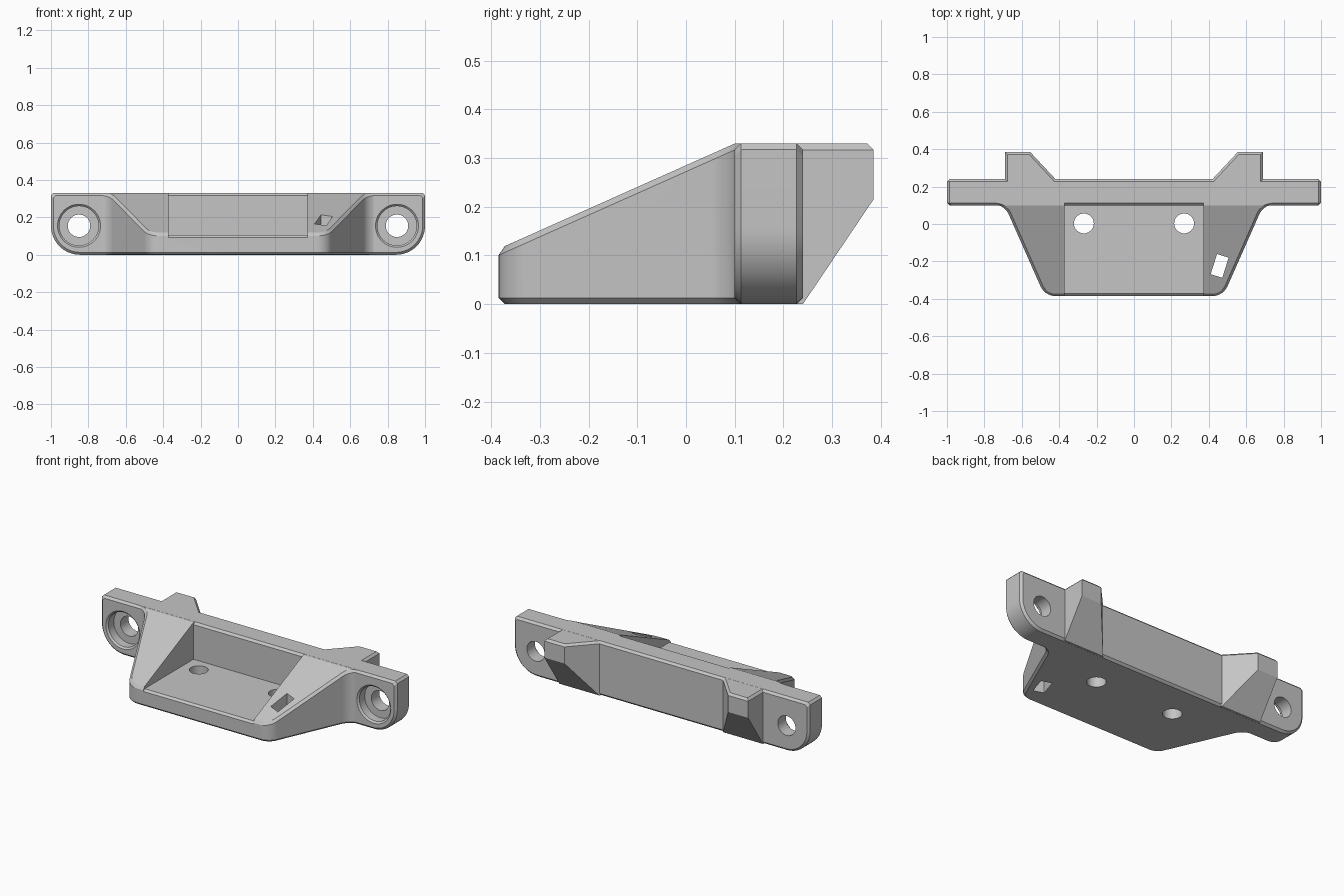
import bpy, bmesh, math
from mathutils import Vector

cube = bpy.data.objects.get("Cube")
if cube:
    bpy.data.objects.remove(cube, do_unlink=True)

COLOUR = (0.56, 0.56, 0.56, 1)
grey = bpy.data.materials.new("plain grey")
grey.use_nodes = True
grey.diffuse_color = COLOUR
grey.node_tree.nodes["Principled BSDF"].inputs["Base Color"].default_value = COLOUR

TOP = 0.33
C = 0.013  # chamfer size


def fillet(a, p, b, r, n=8):
    """Points of an arc of radius r that rounds corner p between a and b."""
    a, p, b = Vector(a), Vector(p), Vector(b)
    u, v = (a - p).normalized(), (b - p).normalized()
    half = math.acos(u.dot(v)) / 2
    centre = p + (u + v).normalized() * (r / math.sin(half))
    s = p + u * (r / math.tan(half)) - centre
    e = p + v * (r / math.tan(half)) - centre
    start = math.atan2(s.y, s.x)
    turn = math.atan2(s.x * e.y - s.y * e.x, s.dot(e))
    angles = [start + turn * i / n for i in range(n + 1)]
    return [(centre.x + r * math.cos(t), centre.y + r * math.sin(t)) for t in angles]


def mirrored(half):
    return half + [(-x, y) for x, y in reversed(half)]


def loft(rings):
    """Closed solid through matching rings of points."""
    bm = bmesh.new()
    loops = [[bm.verts.new(p) for p in ring] for ring in rings]
    n = len(loops[0])
    for lower, upper in zip(loops, loops[1:]):
        for i in range(n):
            j = (i + 1) % n
            bm.faces.new((lower[i], lower[j], upper[j], upper[i]))
    bm.faces.new(loops[0][::-1])
    bm.faces.new(loops[-1])
    bmesh.ops.recalc_face_normals(bm, faces=bm.faces[:])
    return bm


def prism_z(points, lo, hi):
    return loft([[(x, y, z) for x, y in points] for z in (lo, hi)])


def lathe_cutter(profile, place, n=48):
    """Round cutter: profile holds (distance along axis, radius)."""
    circle = [(math.cos(2 * math.pi * i / n), math.sin(2 * math.pi * i / n)) for i in range(n)]
    return loft([[place(r * a, r * b, d) for a, b in circle] for d, r in profile])


def slice_off(bm, point, normal):
    """Remove everything on the normal side of a plane and cap the cut."""
    cut = bmesh.ops.bisect_plane(bm, geom=bm.verts[:] + bm.edges[:] + bm.faces[:], plane_co=point,
                                 plane_no=Vector(normal).normalized(), clear_outer=True)["geom_cut"]
    bmesh.ops.edgeloop_fill(bm, edges=[g for g in cut if isinstance(g, bmesh.types.BMEdge)])


def make_object(name, bm):
    bmesh.ops.recalc_face_normals(bm, faces=bm.faces[:])
    mesh = bpy.data.meshes.new(name)
    bm.to_mesh(mesh)
    bm.free()
    mesh.materials.append(grey)
    obj = bpy.data.objects.new(name, mesh)
    bpy.context.collection.objects.link(obj)
    return obj


def cut(target, bm):
    tool = make_object("cutter", bm)
    tool.hide_render = True
    mod = target.modifiers.new("cut", "BOOLEAN")
    mod.operation, mod.solver, mod.object = "DIFFERENCE", "EXACT", tool
    bpy.context.view_layer.objects.active = target
    bpy.ops.object.modifier_apply(modifier=mod.name)
    bpy.data.objects.remove(tool, do_unlink=True)


# Cross bar with rounded lower ends and chamfered rims
def bar_ring(d, y):
    end, top = 1 - d, TOP - d
    half = fillet((0, d), (end, d), (end, top), 0.155 - d, 14) + [(end, top - C), (end - C, top)]
    return [(x, y, z) for x, z in mirrored(half)]


bar = make_object("cross_bar", loft([bar_ring(C, 0.1), bar_ring(0, 0.1 + C),
                                     bar_ring(0, 0.24 - C), bar_ring(C, 0.24)]))


# Tapering front shelf with a sloping top
def shelf_outline(d):
    front, back = -0.385 + d, 0.104 + d
    edge = lambda y: 0.477 + 0.4417 * (y + 0.385) - 1.093 * d
    side, root = (edge(front), front), (edge(back), back)
    half = fillet((0, front), side, root, 0.088 - d) + fillet(side, root, (0.9, back), 0.088 + d)
    return mirrored(half + [(0.785 - d, back), (0.785 - d, 0.17 - d)])


def slope(y):
    return 0.12 + 0.446 * (y + 0.37)


shelf_bm = loft([[(x, y, 0.0004) for x, y in shelf_outline(C)],
                 [(x, y, C) for x, y in shelf_outline(0)],
                 [(x, y, slope(y) - C) for x, y in shelf_outline(0)],
                 [(x, y, slope(y)) for x, y in shelf_outline(C)]])
slice_off(shelf_bm, (0, 0, TOP - 0.0004), (0, 0, 1))
shelf = make_object("front_shelf", shelf_bm)

# Open-fronted pocket with a chamfered lip, running back to the bar
pocket = [(-0.5, 0.092), (-0.386, 0.092), (-0.372, 0.105), (0.3, 0.105), (0.3, 0.5), (-0.5, 0.5)]
cut(shelf, loft([[(x, y, z) for y, z in pocket] for x in (-0.372, 0.372)]))

# Slanted strap slot on one side
slot = [(0.41, -0.268), (0.444, -0.16), (0.506, -0.18), (0.472, -0.288)]
cut(shelf, prism_z(slot, -0.1, 0.5))

# Rear tabs undercut by a slope, shelf holes and counterbored end holes
bore = [(0.08, 0.125), (0.095, 0.12), (0.11, 0.105), (0.162, 0.105), (0.162, 0.06), (0.4, 0.06)]
tab_plan = [(0.415, 0.2), (0.415, 0.235), (0.555, 0.385), (0.69, 0.385), (0.69, 0.2)]
parts = [bar, shelf]
for s, label in ((1, "left"), (-1, "right")):
    tab = prism_z([(s * x, y) for x, y in tab_plan], 0.0004, TOP - 0.0004)
    slice_off(tab, (0, 0.24, 0), (0, 0.215, -0.145))
    rim = [e for e in tab.edges if min(v.co.z for v in e.verts) > 0.32]
    bmesh.ops.bevel(tab, geom=rim, offset=C, offset_type="OFFSET", segments=1,
                    profile=0.5, affect="EDGES")
    parts.append(make_object(label + "_rear_tab", tab))

    cut(shelf, lathe_cutter([(-0.1, 0.053), (0.2, 0.053)],
                            lambda a, b, d: (s * 0.268 + a, 0.003 + b, d)))
    for part in (bar, shelf):
        cut(part, lathe_cutter(bore, lambda a, b, d: (s * 0.85 + a, d, 0.155 + b)))

# Soft fillets, crisp chamfers
bpy.ops.object.select_all(action="DESELECT")
for part in parts:
    part.select_set(True)
bpy.context.view_layer.objects.active = bar
bpy.ops.object.shade_smooth_by_angle(angle=math.radians(18))
